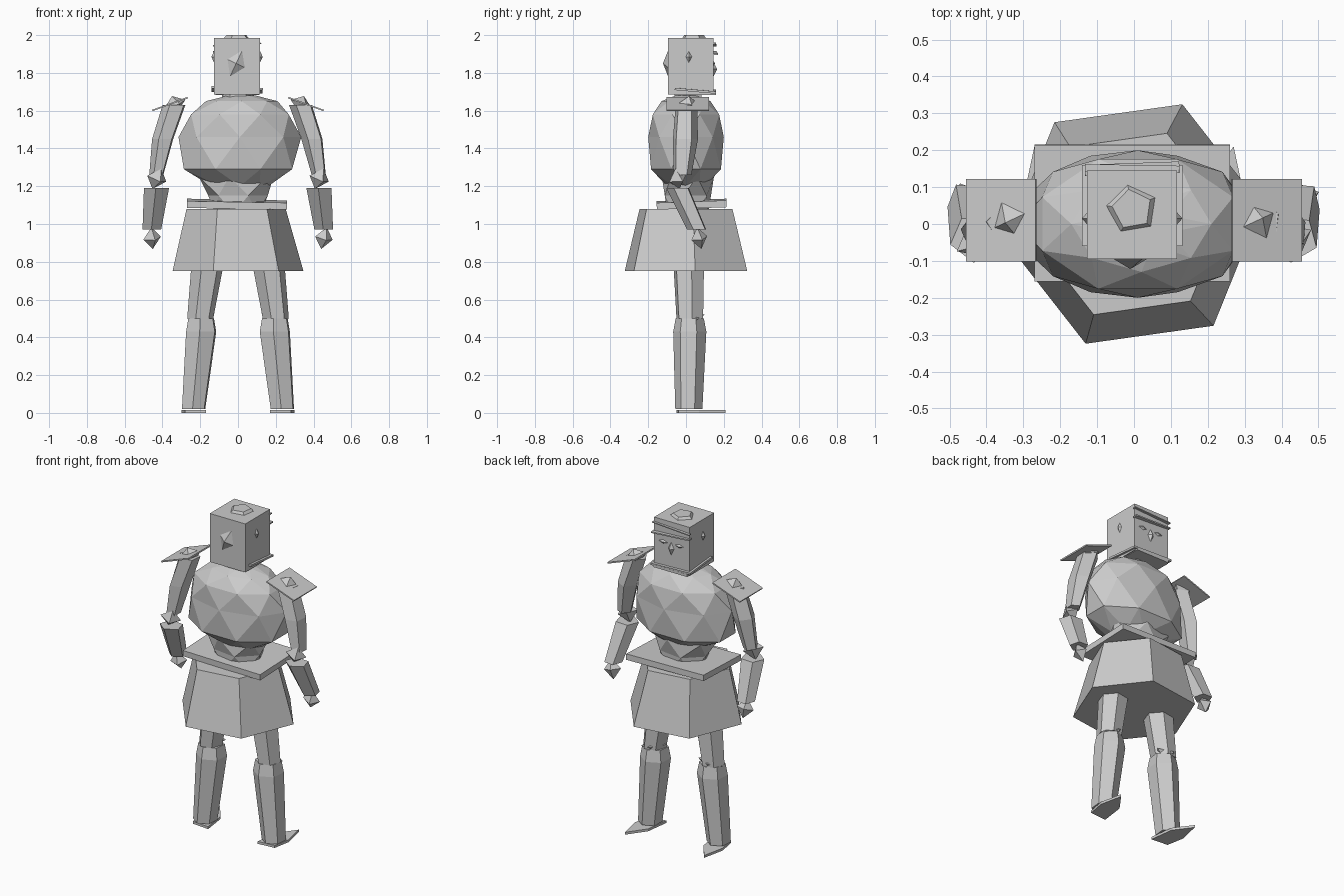
import bpy, math
from mathutils import Vector, Matrix, Euler

cube = bpy.data.objects.get("Cube")
if cube:
    bpy.data.objects.remove(cube, do_unlink=True)

grey = bpy.data.materials.new("plain grey")
grey.use_nodes = True
grey.diffuse_color = (0.6, 0.6, 0.6, 1)
grey.node_tree.nodes["Principled BSDF"].inputs["Base Color"].default_value = (0.6, 0.6, 0.6, 1)


def make(name, verts, faces):
    mesh = bpy.data.meshes.new(name)
    mesh.from_pydata(verts, [], faces)
    mesh.materials.append(grey)
    obj = bpy.data.objects.new(name, mesh)
    bpy.context.collection.objects.link(obj)
    return obj


def loft(name, rings, sides, turn=0, facet=False):
    """Capped rings of (x, y, z, rx, ry); facet staggers them into triangles."""
    verts, faces = [], []
    for r, (x, y, z, rx, ry) in enumerate(rings):
        for i in range(sides):
            a = math.radians(turn) + math.tau * (i + (r % 2) * 0.5 * facet) / sides
            verts.append((x + rx * math.cos(a), y + ry * math.sin(a), z))
    for r in range(len(rings) - 1):
        for i in range(sides):
            j = (i + 1) % sides
            a, b = r * sides + i, r * sides + j
            c, d = a + sides, b + sides
            if facet and r % 2 == 0:
                faces += [(a, b, c), (b, d, c)]
            elif facet:
                faces += [(a, d, c), (a, b, d)]
            else:
                faces.append((a, b, d, c))
    faces.append(tuple(reversed(range(sides))))
    faces.append(tuple(range(len(verts) - sides, len(verts))))
    return make(name, verts, faces)


def crystal(name, centre, size, rot=(0, 0, 0)):
    """Eight-sided gem."""
    m = Euler([math.radians(r) for r in rot]).to_matrix()
    axes = [Vector(v) for v in ((1, 0, 0), (0, 1, 0), (-1, 0, 0), (0, -1, 0), (0, 0, 1), (0, 0, -1))]
    verts = [Vector(centre) + m @ Vector([a * s for a, s in zip(v, size)]) for v in axes]
    faces = [f for i in range(4) for f in ((i, (i + 1) % 4, 4), ((i + 1) % 4, i, 5))]
    return make(name, verts, faces)


def box(name, centre, half, rot=(0, 0, 0)):
    m = Euler([math.radians(r) for r in rot]).to_matrix()
    verts = [Vector(centre) + m @ Vector((x * half[0], y * half[1], z * half[2]))
             for z in (-1, 1) for x, y in ((-1, -1), (1, -1), (1, 1), (-1, 1))]
    faces = [(3, 2, 1, 0), (4, 5, 6, 7)]
    faces += [(i, (i + 1) % 4, (i + 1) % 4 + 4, i + 4) for i in range(4)]
    return make(name, verts, faces)


# Head with hair knot, crown, ears and the face on the +y side
box("head", (-0.005, 0.025, 1.835), (0.122, 0.12, 0.15))
crystal("hair_knot", (-0.01, -0.095, 1.85), (0.05, 0.027, 0.075), (0, 25, 0))
loft("crown", [(-0.005, 0.04, 1.98, 0.075, 0.07), (-0.005, 0.04, 2.0, 0.055, 0.055)], 5, 100)
for s, side in ((-1, "right"), (1, "left")):
    crystal(side + "_ear", (s * 0.122 - 0.005, 0.015, 1.885), (0.014, 0.016, 0.03))
    crystal(side + "_eye", (s * 0.055, 0.145, 1.85), (0.03, 0.01, 0.012))
crystal("nose", (0, 0.145, 1.82), (0.02, 0.02, 0.04))
box("brow", (-0.005, 0.15, 1.905), (0.128, 0.015, 0.004), (0, 3, 2))
box("hair_line", (-0.005, 0.15, 1.95), (0.128, 0.01, 0.003), (0, -3, -1))
box("mouth", (-0.005, 0.05, 1.71), (0.136, 0.11, 0.006), (-5, 2, 0))
box("chin", (-0.005, 0.08, 1.69), (0.115, 0.08, 0.008))
loft("neck", [(0, 0.01, 1.6, 0.1, 0.09), (0, 0.01, 1.7, 0.08, 0.08)], 6)

# Faceted trunk, waist, belt and skirt
loft("chest", [(0.01, 0, 1.2, 0.15, 0.1), (0, 0, 1.29, 0.31, 0.2), (0.01, 0, 1.46, 0.325, 0.2),
               (0.01, 0, 1.58, 0.28, 0.19), (0.02, 0, 1.65, 0.19, 0.13), (0.02, 0, 1.68, 0.08, 0.06)],
     8, 0, True)
loft("waist", [(0, 0.01, 1.06, 0.13, 0.11), (0, 0.01, 1.15, 0.16, 0.13), (-0.01, 0.01, 1.25, 0.21, 0.14)],
     6, 20, True)
box("belt", (-0.005, 0.03, 1.105), (0.265, 0.185, 0.018), (2, 1, 0))
loft("skirt", [(0, 0, 0.75, 0.35, 0.35), (-0.01, 0, 1.08, 0.265, 0.265)], 6, 8)

for s, side in ((-1, "right"), (1, "left")):
    # Arm: shoulder plate with stud, upper arm, elbow, forearm, hand
    box(side + "_shoulder_plate", (s * 0.36, 0.01, 1.635), (0.1, 0.112, 0.004), (0, s * 20, 0))
    crystal(side + "_shoulder_stud", (s * 0.335, 0.01, 1.635), (0.065, 0.06, 0.045), (0, s * 20, 25))
    loft(side + "_upper_arm", [(s * 0.43, -0.02, 1.26, 0.04, 0.05), (s * 0.395, -0.005, 1.45, 0.06, 0.07),
                               (s * 0.335, 0, 1.63, 0.065, 0.06)], 5, 30)
    crystal(side + "_elbow", (s * 0.43, -0.045, 1.24), (0.06, 0.05, 0.06), (20, 15, 30))
    loft(side + "_forearm", [(s * 0.455, 0.06, 0.97, 0.052, 0.055), (s * 0.43, -0.04, 1.19, 0.07, 0.065)], 5, 50)
    crystal(side + "_hand", (s * 0.455, 0.07, 0.925), (0.05, 0.045, 0.06), (15, s * 10, 20))

    # Leg: thigh, knee, shin, foot
    loft(side + "_thigh", [(s * 0.2, 0.02, 0.5, 0.07, 0.075), (s * 0.165, 0.015, 0.76, 0.085, 0.085)], 6, 10)
    crystal(side + "_knee", (s * 0.195, 0.04, 0.51), (0.075, 0.06, 0.04), (10, s * 12, 15))
    loft(side + "_shin", [(s * 0.235, 0.015, 0.02, 0.068, 0.072), (s * 0.195, 0.02, 0.43, 0.088, 0.088),
                          (s * 0.195, 0.02, 0.5, 0.075, 0.075)], 6, 25)
    foot = [(s * x, y, z) for z in (0, 0.015) for x, y in
            ((0.17, -0.05), (0.28, -0.04), (0.3, 0.07), (0.27, 0.21), (0.19, 0.1))]
    make(side + "_foot", foot, [(4, 3, 2, 1, 0), (5, 6, 7, 8, 9)]
         + [(i, (i + 1) % 5, (i + 1) % 5 + 5, i + 5) for i in range(5)])

# Consistent outward normals
import bmesh
for obj in bpy.context.collection.objects:
    if obj.type == "MESH" and grey.name in obj.data.materials:
        bm = bmesh.new()
        bm.from_mesh(obj.data)
        bmesh.ops.recalc_face_normals(bm, faces=bm.faces)
        bm.to_mesh(obj.data)
        bm.free()
